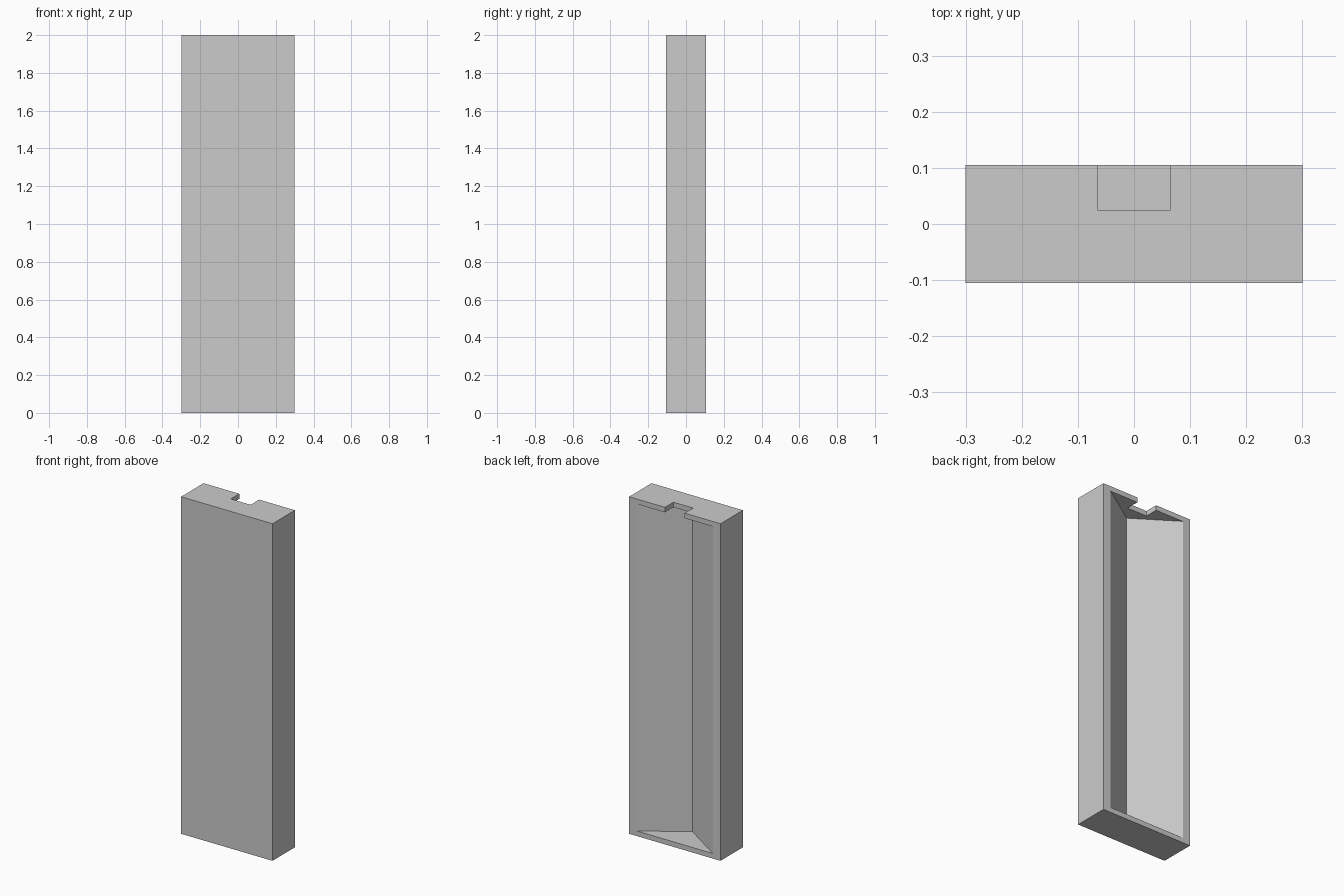
import bpy
import bmesh

default = bpy.data.objects.get("Cube")
if default:
    bpy.data.objects.remove(default, do_unlink=True)

# Overall size and hollow dimensions
HALF_W, HALF_D, HEIGHT = 0.30, 0.105, 2.0
HOLLOW_W, APEX_Y, WALL = 0.25, -0.06, 0.03
NOTCH_W, NOTCH_Y = 0.065, 0.025
OVER = 0.05

grey = bpy.data.materials.new("plain_grey")
grey.use_nodes = True
colour = (0.6, 0.6, 0.6, 1)
grey.diffuse_color = colour
grey.node_tree.nodes["Principled BSDF"].inputs["Base Color"].default_value = colour


def prism(name, outline, z0, z1):
    """Extrude a plan outline upward from z0 to z1."""
    bm = bmesh.new()
    base = bm.faces.new([bm.verts.new((x, y, z0)) for x, y in outline])
    top = bmesh.ops.extrude_face_region(bm, geom=[base])["geom"]
    verts = [v for v in top if isinstance(v, bmesh.types.BMVert)]
    bmesh.ops.translate(bm, verts=verts, vec=(0, 0, z1 - z0))
    bmesh.ops.recalc_face_normals(bm, faces=bm.faces)
    mesh = bpy.data.meshes.new(name)
    bm.to_mesh(mesh)
    bm.free()
    mesh.materials.append(grey)
    obj = bpy.data.objects.new(name, mesh)
    bpy.context.scene.collection.objects.link(obj)
    return obj


def rectangle(half_w, y0, y1):
    return [(-half_w, y0), (half_w, y0), (half_w, y1), (-half_w, y1)]


def cut(target, cutter):
    """Subtract the cutter, bake the result and discard the cutter."""
    mod = target.modifiers.new(cutter.name, "BOOLEAN")
    mod.operation = "DIFFERENCE"
    mod.solver = "EXACT"
    mod.object = cutter
    cutter.hide_render = True
    bpy.context.view_layer.objects.active = target
    bpy.ops.object.modifier_apply(modifier=mod.name)
    bpy.data.objects.remove(cutter, do_unlink=True)


# Solid panel
panel = prism("panel_body", rectangle(HALF_W, -HALF_D, HALF_D), 0, HEIGHT)

# V-shaped hollow, open at the back, with its sides continued past the rim
rim_w = HOLLOW_W * (HALF_D + OVER - APEX_Y) / (HALF_D - APEX_Y)
hollow = prism("hollow_cutter",
               [(0, APEX_Y), (rim_w, HALF_D + OVER), (-rim_w, HALF_D + OVER)],
               WALL, HEIGHT - WALL)
cut(panel, hollow)

# Rectangular notch through the top wall
notch = prism("notch_cutter", rectangle(NOTCH_W, NOTCH_Y, HALF_D + OVER),
              HEIGHT - WALL - OVER, HEIGHT + OVER)
cut(panel, notch)
